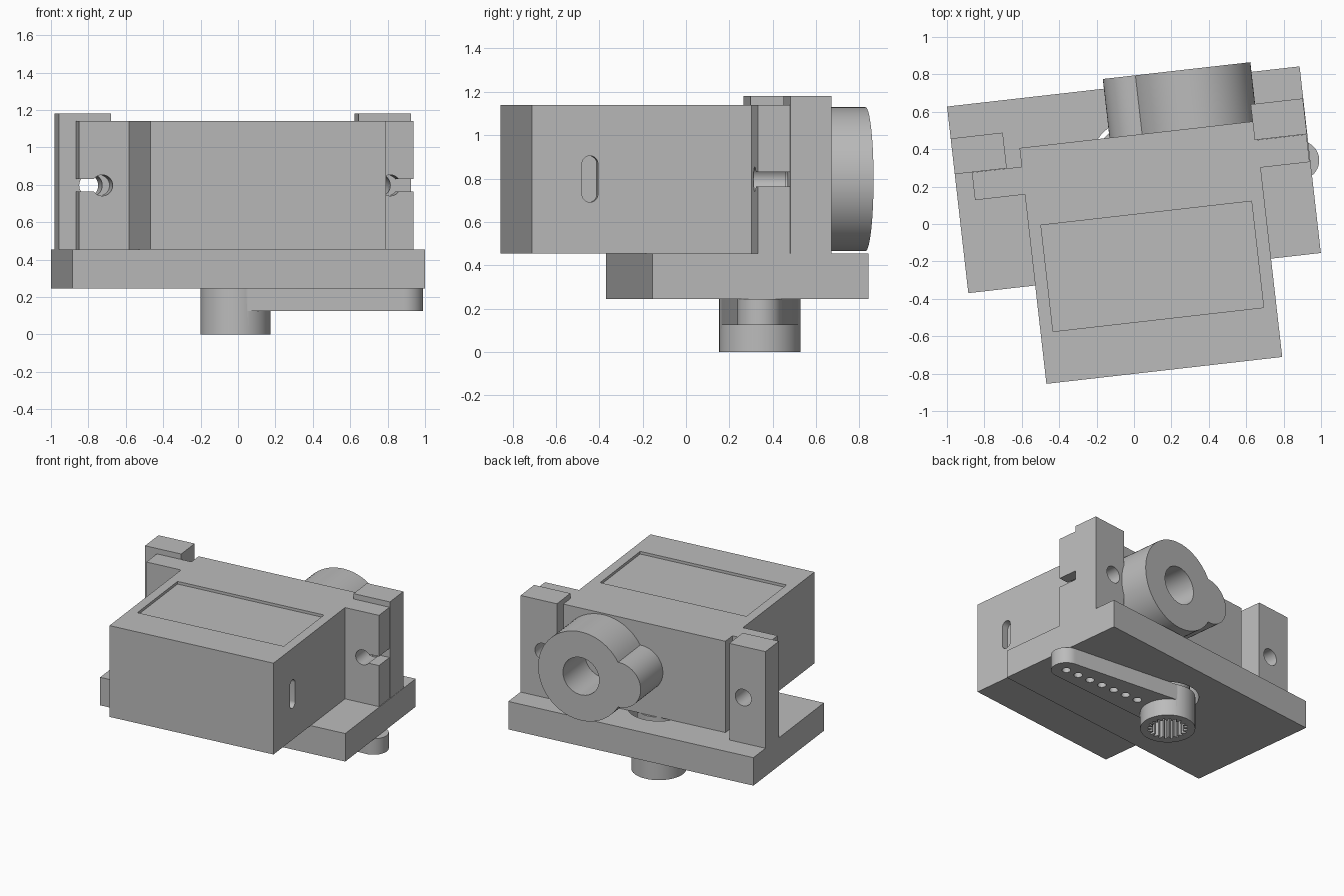
import bpy, bmesh
from math import sin, cos, pi, radians, atan2
from mathutils import Vector

cube = bpy.data.objects.get("Cube")
if cube:
    bpy.data.objects.remove(cube)

TURN = radians(6.5)     # the bracket and motor sit slightly turned
MID_Z = 0.797           # height of the screw and horn axes
BASE_TOP, CASE_TOP = 0.455, 1.14

gray = bpy.data.materials.new("light gray")
gray.use_nodes = True
gray.diffuse_color = (0.5, 0.5, 0.5, 1)
gray.node_tree.nodes["Principled BSDF"].inputs["Base Color"].default_value = (0.5, 0.5, 0.5, 1)


def arc(cx, cy, r, start=0, end=2 * pi, n=48):
    """Points on an arc; a full turn leaves out the repeated end point."""
    full = abs(end - start - 2 * pi) < 1e-6
    steps = n if full else n - 1
    return [(cx + r * cos(start + (end - start) * i / steps),
             cy + r * sin(start + (end - start) * i / steps)) for i in range(n)]


def rect(x0, x1, y0, y1):
    return [(x0, y0), (x1, y0), (x1, y1), (x0, y1)]


def prism(name, outline, axis, lo, hi, turn=TURN):
    """Extrude a 2D outline along x, y or z."""
    place = {"X": lambda a, b, c: (c, a, b),
             "Y": lambda a, b, c: (a, c, b),
             "Z": lambda a, b, c: (a, b, c)}[axis]
    bm = bmesh.new()
    face = bm.faces.new([bm.verts.new(place(a, b, lo)) for a, b in outline])
    out = bmesh.ops.extrude_face_region(bm, geom=[face])
    shift = Vector(place(0, 0, hi - lo))
    bmesh.ops.translate(bm, vec=shift, verts=[v for v in out["geom"] if isinstance(v, bmesh.types.BMVert)])
    bmesh.ops.recalc_face_normals(bm, faces=bm.faces[:])
    mesh = bpy.data.meshes.new(name)
    bm.to_mesh(mesh)
    bm.free()
    mesh.materials.append(gray)
    obj = bpy.data.objects.new(name, mesh)
    obj.rotation_euler.z = turn
    bpy.context.collection.objects.link(obj)
    return obj


def combine(obj, others, operation="DIFFERENCE"):
    """Bake boolean operations and remove the helper objects."""
    for other in others:
        mod = obj.modifiers.new("boolean", "BOOLEAN")
        mod.operation, mod.solver, mod.object = operation, "EXACT", other
    bpy.context.view_layer.update()
    graph = bpy.context.evaluated_depsgraph_get()
    mesh = bpy.data.meshes.new_from_object(obj.evaluated_get(graph))
    obj.modifiers.clear()
    obj.data = mesh
    for other in others:
        bpy.data.objects.remove(other)
    return obj


# Hub position in the turned frame and in the straight frame
HUB_U, HUB_V = 0.025, 0.34
HUB_X = HUB_U * cos(TURN) - HUB_V * sin(TURN)
HUB_Y = HUB_U * sin(TURN) + HUB_V * cos(TURN)

# Base plate with clearance hole for the hub
base = prism("base_plate", rect(-0.922, 0.975, -0.267, 0.737), "Z", 0.245, BASE_TOP)
combine(base, [prism("cutter", arc(HUB_U, HUB_V, 0.212), "Z", 0.2, 0.5)])

# Upright posts with screw holes
for name, u0, u1, hole in (("right_post", -0.922, -0.642, -0.75),
                           ("left_post", 0.692, 0.973, 0.80)):
    post = prism(name, rect(u0, u1, 0.373, 0.565), "Y".replace("Y", "Z"), BASE_TOP, 1.18)
    combine(post, [prism("cutter", arc(hole, MID_Z, 0.062), "Y", 0.3, 0.6)])

# Motor case with label recess and cable slot
case = prism("motor_case", rect(-0.562, 0.707, -0.796, 0.473), "Z", BASE_TOP, CASE_TOP)
slot = arc(-0.526, 0.868, 0.037, 0, pi, 16) + arc(-0.526, 0.728, 0.037, pi, 2 * pi, 16)
combine(case, [prism("cutter", rect(-0.495, 0.638, -0.522, 0.05), "Z", CASE_TOP - 0.02, 1.3),
               prism("cutter", slot, "X", 0.655, 0.8)])

# Mounting ears with keyhole slots open to the outside
for name, inner, outer in (("right_ear", -0.562, -0.83), ("left_ear", 0.707, 0.97)):
    side = 1 if outer > 0 else -1
    hole = outer - side * 0.125
    ear = prism(name, rect(min(inner, outer), max(inner, outer), 0.223, 0.372), "Z", BASE_TOP, CASE_TOP)
    ends = sorted((hole, outer + side * 0.1))
    combine(ear, [prism("cutter", arc(hole, MID_Z, 0.056), "Y", 0.1, 0.5),
                  prism("cutter", rect(ends[0], ends[1], MID_Z - 0.034, MID_Z + 0.034), "Y", 0.1, 0.5)])

# Rear gear housing: large ring with a small side lobe
ring = prism("rear_housing", arc(0.384, MID_Z, 0.332, n=72), "Y", 0.473, 0.789)
combine(ring, [prism("lobe", arc(0.09, MID_Z, 0.168), "Y", 0.473, 0.789)], "UNION")
combine(ring, [prism("cutter", arc(0.384, MID_Z, 0.14), "Y", 0.4, 0.9)])

# Output shaft down through the base
shaft = prism("output_shaft", arc(HUB_U, HUB_V, 0.15), "Z", 0.2, BASE_TOP)

# Servo arm: round hub, tapered bar, splined bore and a row of holes
hub = prism("servo_arm", arc(HUB_X, HUB_Y, 0.1875, n=64), "Z", 0, 0.245, 0)
TIP = HUB_X + 0.9
bar = [(HUB_X, HUB_Y + 0.176), (HUB_X, HUB_Y - 0.176), (HUB_X + 0.065, HUB_Y - 0.176)]
bar += arc(TIP, HUB_Y, 0.104, -pi / 2, pi / 2, 24) + [(HUB_X + 0.065, HUB_Y + 0.176)]
combine(hub, [prism("bar", bar, "Z", 0.125, 0.245, 0)], "UNION")
TEETH = 20
spline = []
for i in range(TEETH * 4):
    r = 0.137 if i % 4 < 2 else 0.11
    a = 2 * pi * i / (TEETH * 4)
    spline.append((HUB_X + r * cos(a), HUB_Y + r * sin(a)))
cutters = [prism("cutter", spline, "Z", -0.1, 0.19, 0)]
for i in range(7):
    cutters.append(prism("cutter", arc(HUB_X + 0.27 + 0.105 * i, HUB_Y, 0.03, n=20), "Z", 0.05, 0.3, 0))
combine(hub, cutters)

# Smooth the curved walls, keep the edges sharp
bpy.ops.object.select_all(action="DESELECT")
for obj in bpy.context.collection.objects:
    if obj.type == "MESH":
        obj.select_set(True)
        bpy.context.view_layer.objects.active = obj
bpy.ops.object.shade_smooth_by_angle(angle=radians(30))
